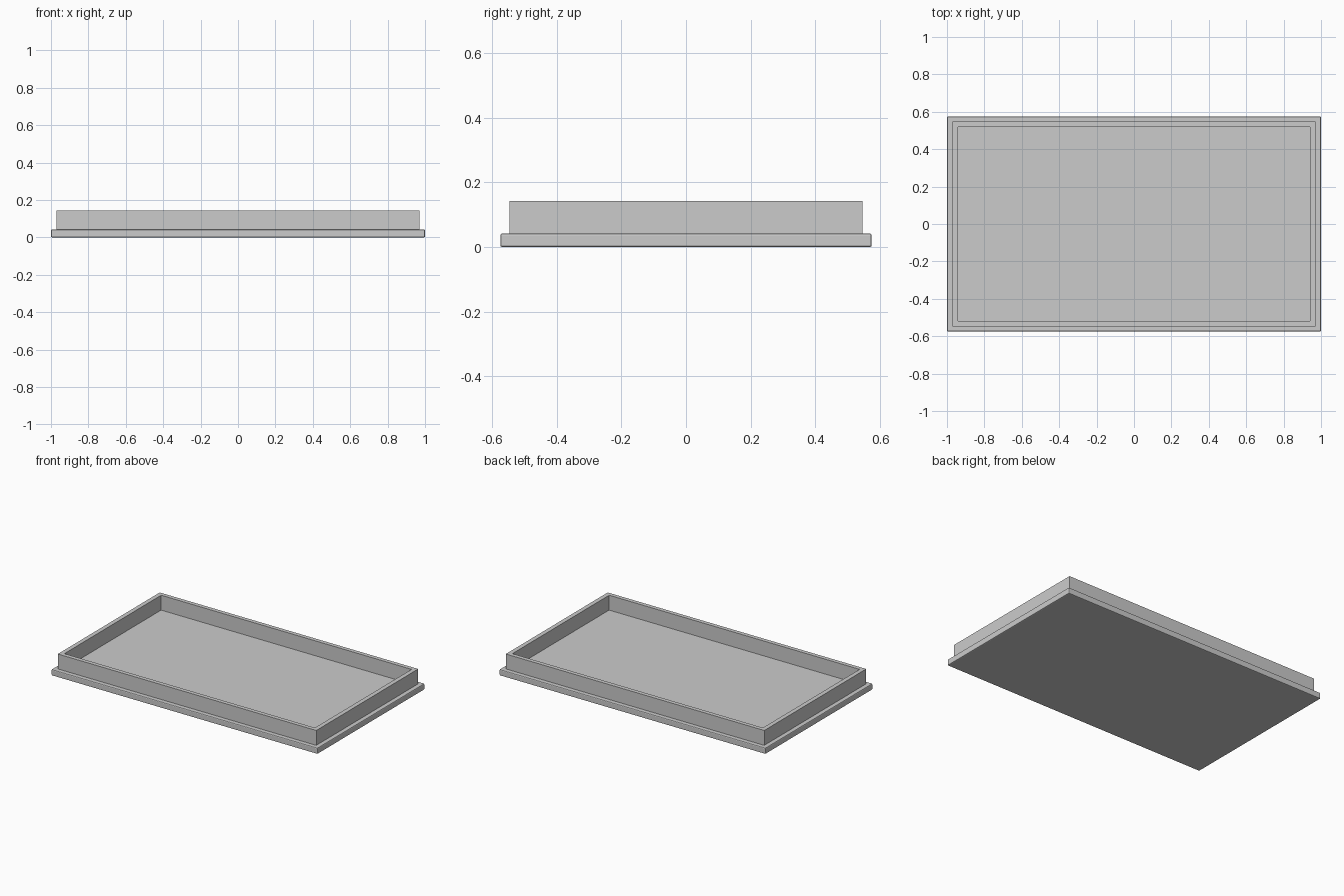
import bpy, bmesh

if "Cube" in bpy.data.objects:
    bpy.data.objects.remove(bpy.data.objects["Cube"])

PLATE_TOP, RIM_TOP = 0.042, 0.143


def finish(name, bm):
    bmesh.ops.recalc_face_normals(bm, faces=bm.faces)
    mesh = bpy.data.meshes.new(name)
    bm.to_mesh(mesh)
    bm.free()
    obj = bpy.data.objects.new(name, mesh)
    bpy.context.collection.objects.link(obj)
    return obj


# Base plate: thin slab with softened edges
bm = bmesh.new()
bmesh.ops.create_cube(bm, size=1)
bmesh.ops.scale(bm, vec=(2.0, 1.15, PLATE_TOP), verts=bm.verts)
bmesh.ops.translate(bm, vec=(0, 0, PLATE_TOP / 2), verts=bm.verts)
plate = finish("base_plate", bm)
bevel = plate.modifiers.new("edge_softening", 'BEVEL')
bevel.width = 0.006
bevel.segments = 2


# Raised rim: rectangular ring standing on the plate
def ring_loop(bm, hx, hy, z):
    return [bm.verts.new((sx * hx, sy * hy, z))
            for sx, sy in ((-1, -1), (1, -1), (1, 1), (-1, 1))]


bm = bmesh.new()
profile = [(0.971, 0.547, PLATE_TOP), (0.971, 0.547, RIM_TOP),
           (0.941, 0.519, RIM_TOP), (0.941, 0.519, PLATE_TOP)]
loops = [ring_loop(bm, *p) for p in profile]
for a, b in zip(loops, loops[1:] + loops[:1]):
    for i in range(4):
        j = (i + 1) % 4
        bm.faces.new((a[i], a[j], b[j], b[i]))
finish("raised_rim", bm)
